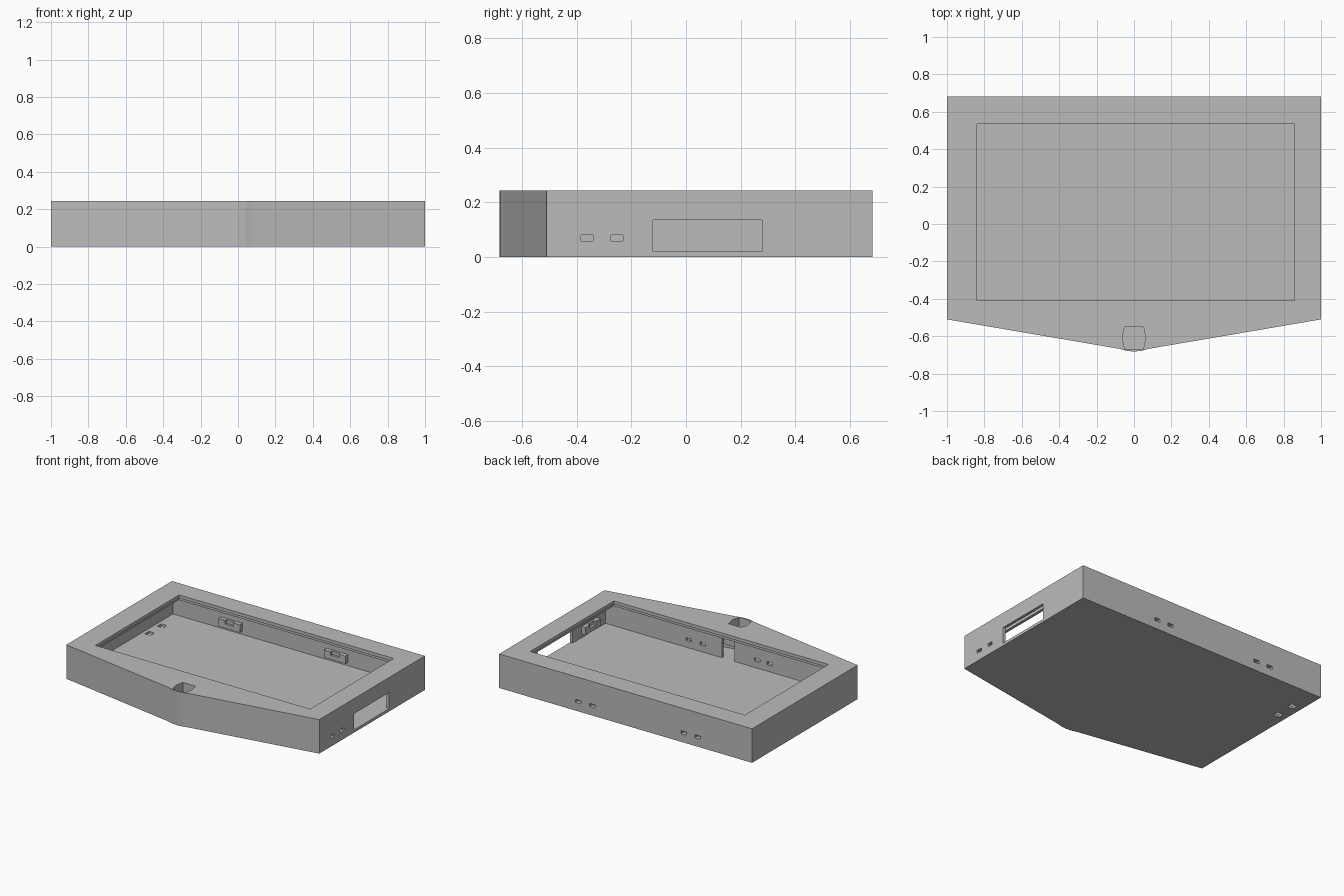
import bpy, bmesh

if "Cube" in bpy.data.objects:
    bpy.data.objects.remove(bpy.data.objects["Cube"])

grey = bpy.data.materials.new("plain grey")
grey.diffuse_color = (0.5, 0.5, 0.5, 1)
grey.use_nodes = True
grey.node_tree.nodes["Principled BSDF"].inputs["Base Color"].default_value = grey.diffuse_color


def prism(name, pts, z0, z1):
    """Upright prism from a counter-clockwise outline."""
    bm = bmesh.new()
    low = [bm.verts.new((x, y, z0)) for x, y in pts]
    top = [bm.verts.new((x, y, z1)) for x, y in pts]
    n = len(pts)
    bm.faces.new(low[::-1])
    bm.faces.new(top)
    for i in range(n):
        j = (i + 1) % n
        bm.faces.new((low[i], low[j], top[j], top[i]))
    me = bpy.data.meshes.new(name)
    bm.to_mesh(me)
    bm.free()
    ob = bpy.data.objects.new(name, me)
    bpy.context.collection.objects.link(ob)
    me.materials.append(grey)
    return ob


def box(name, x0, x1, y0, y1, z0, z1):
    return prism(name, [(x0, y0), (x1, y0), (x1, y1), (x0, y1)], z0, z1)


def combine(target, other, op):
    """Boolean the helper into the target, then discard the helper."""
    mod = target.modifiers.new("cut", 'BOOLEAN')
    mod.operation, mod.object, mod.solver = op, other, 'EXACT'
    bpy.context.view_layer.update()
    dg = bpy.context.evaluated_depsgraph_get()
    me = bpy.data.meshes.new_from_object(target.evaluated_get(dg))
    target.modifiers.clear()
    target.data = me
    bpy.data.objects.remove(other)


def cut(target, *dims):
    combine(target, box("cutter", *dims), 'DIFFERENCE')


def mirrored(half):
    """Mirror an outline running from the right side to the left."""
    return half + [(-x, y) for x, y in half[::-1] if x > 0]


# Outer case with a pointed, rounded front
outline = mirrored([(0, -.682), (.04, -.678), (.08, -.667), (1, -.51), (1, .682)])
outline = [p for i, p in enumerate(outline) if p not in outline[:i]]
case = prism("case", outline, 0, .243)

# Main cavity and the hollow front compartment
cut(case, -.98, .98, -.49, .665, .02, .22)
chin = [(-.87, -.51), (-.05, -.65), (.05, -.65), (.87, -.51)]
combine(case, prism("cutter", chin, .02, .22), 'DIFFERENCE')

# Finger pocket in the front top
combine(case, box("pocket", -.08, .08, -.66, -.53, .10, .23), 'UNION')
pocket = [(-.05, -.668), (.05, -.668), (.063, -.61), (.05, -.55), (-.05, -.55), (-.063, -.61)]
combine(case, prism("cutter", pocket, .12, .3), 'DIFFERENCE')

# Screen opening, side port and cable passage
cut(case, -.84, .857, -.41, .535, .21, .3)
cut(case, .95, 1.1, -.12, .278, .02, .135)
cut(case, -.04, .06, -.53, -.48, .02, .2)

# Strap slots: right side, back, inner front wall, floor
for y in (-.362, -.252):
    cut(case, .95, 1.1, y - .022, y + .022, .058, .08)
for x in (.375, .265, -.46, -.57):
    cut(case, x - .022, x + .022, .64, .75, .058, .08)
for x in (.32, .21, -.22, -.32):
    cut(case, x - .022, x + .022, -.52, -.48, .066, .088)
for y in (.335, .475):
    cut(case, -.955, -.91, y - .022, y + .022, -.05, .05)

# Lip around the underside of the screen opening
lip = box("screen_lip", -.87, .887, -.44, .565, .2, .221)
cut(lip, -.85, .867, -.42, .545, .15, .3)

# Notched strap brackets inside the walls
for i, x in enumerate((.32, -.515)):
    b = box(f"back_bracket_{i + 1}", x - .085, x + .085, .635, .667, .045, .1)
    cut(b, x - .033, x + .033, .6, .65, .075, .2)
    for dx in (-.055, .055):
        cut(b, x + dx - .022, x + dx + .022, .65, .7, .058, .08)
side = box("side_bracket", .95, .982, -.392, -.222, .045, .1)
cut(side, .9, .967, -.34, -.274, .075, .2)
for y in (-.362, -.252):
    cut(side, .965, 1.1, y - .022, y + .022, .058, .08)
